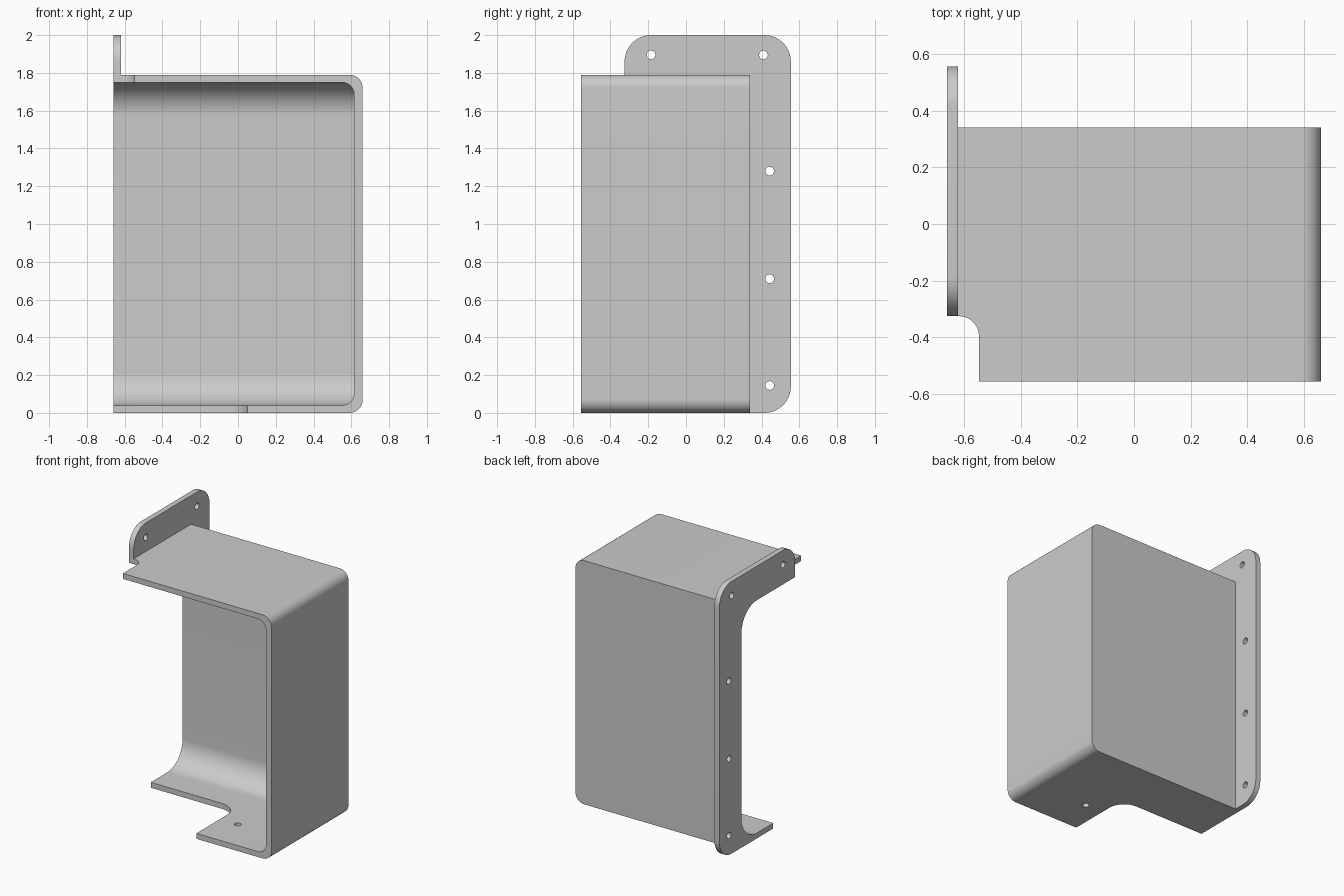
import bpy, bmesh, math
from mathutils import Vector

cube = bpy.data.objects.get("Cube")
if cube:
    bpy.data.objects.remove(cube, do_unlink=True)

grey = bpy.data.materials.new("plain_grey")
grey.use_nodes = True
colour = (0.6, 0.6, 0.6, 1)
grey.diffuse_color = colour
grey.node_tree.nodes["Principled BSDF"].inputs["Base Color"].default_value = colour

# Maps profile coordinates (u, v) and depth w to x, y, z
AXES = {"x": lambda u, v, w: (w, u, v),
        "y": lambda u, v, w: (u, w, v),
        "z": lambda u, v, w: (u, v, w)}


def rounded(u0, u1, v0, v1, radii, steps=16):
    """Rectangle outline; radii run from low-low corner anticlockwise."""
    corners = [Vector(c) for c in ((u0, v0), (u1, v0), (u1, v1), (u0, v1))]
    outline = []
    for i, (p, r) in enumerate(zip(corners, radii)):
        if not r:
            outline.append(p)
            continue
        a = (corners[i - 1] - p).normalized() * r
        b = (corners[(i + 1) % 4] - p).normalized() * r
        for k in range(steps + 1):
            t = math.pi / 2 * k / steps
            outline.append(p + a + b - b * math.cos(t) - a * math.sin(t))
    return outline


def extrude(name, outline, axis, low, high):
    place = AXES[axis]
    bm = bmesh.new()
    face = bm.faces.new([bm.verts.new(place(u, v, low)) for u, v in outline])
    moved = bmesh.ops.extrude_face_region(bm, geom=[face])["geom"]
    bmesh.ops.translate(bm, vec=place(0, 0, high - low),
                        verts=[g for g in moved if isinstance(g, bmesh.types.BMVert)])
    bmesh.ops.recalc_face_normals(bm, faces=bm.faces)
    mesh = bpy.data.meshes.new(name)
    bm.to_mesh(mesh)
    bm.free()
    mesh.materials.append(grey)
    obj = bpy.data.objects.new(name, mesh)
    bpy.context.collection.objects.link(obj)
    return obj


def combine(target, tool, operation):
    tool.hide_render = True
    mod = target.modifiers.new(operation.lower(), "BOOLEAN")
    mod.operation, mod.object, mod.solver = operation, tool, "EXACT"
    bpy.context.view_layer.objects.active = target
    bpy.ops.object.modifier_apply(modifier=mod.name)
    bpy.data.objects.remove(tool, do_unlink=True)


def hole(u, v, axis, low, high, r=0.023):
    outline = rounded(u - r, u + r, v - r, v + r, [r * 0.999] * 4, 8)
    combine(bracket, extrude("hole_cutter", outline, axis, low, high), "DIFFERENCE")


# Main housing, rounded along its two outer side edges
bracket = extrude("bracket", rounded(-0.66, 0.66, 0, 1.79, (0, 0.07, 0.07, 0)),
                  "y", -0.555, 0.34)

# Mounting flange
flange = extrude("flange", rounded(-0.325, 0.555, 0, 2, (0, 0.14, 0.14, 0.14)),
                 "x", -0.66, -0.62)
combine(bracket, flange, "UNION")

# Hollow interior, open at the front and one side, filleted at the back
cavity = extrude("cavity", rounded(-1, 0.615, 0.04, 1.75, (0, 0.065, 0.065, 0)),
                 "y", -1, 0.3)
back_fillet = extrude("back_fillet", rounded(-1.2, 0.3, 0.04, 1.75, (0, 0.18, 0.18, 0)),
                      "x", -1.2, 0.8)
combine(cavity, back_fillet, "INTERSECT")
combine(bracket, cavity, "DIFFERENCE")

# Notches in the roof and floor plates
roof_notch = extrude("roof_notch", rounded(-1, -0.547, -1, -0.325, (0, 0, 0.07, 0)),
                     "z", 1.6, 1.9)
combine(bracket, roof_notch, "DIFFERENCE")
floor_notch = extrude("floor_notch", rounded(-1, 0.05, -1, -0.07, (0, 0, 0.13, 0)),
                      "z", -0.1, 0.1)
combine(bracket, floor_notch, "DIFFERENCE")

# Screw holes in the flange and the floor tab
for y, z in ((-0.185, 1.895), (0.41, 1.895), (0.443, 1.28), (0.443, 0.71), (0.443, 0.145)):
    hole(y, z, "x", -0.8, -0.5)
hole(0.195, -0.28, "z", -0.1, 0.1)

# Smooth fillets, sharp edges
bpy.ops.object.select_all(action="DESELECT")
bracket.select_set(True)
bpy.context.view_layer.objects.active = bracket
bpy.ops.object.shade_smooth_by_angle(angle=math.radians(30))
